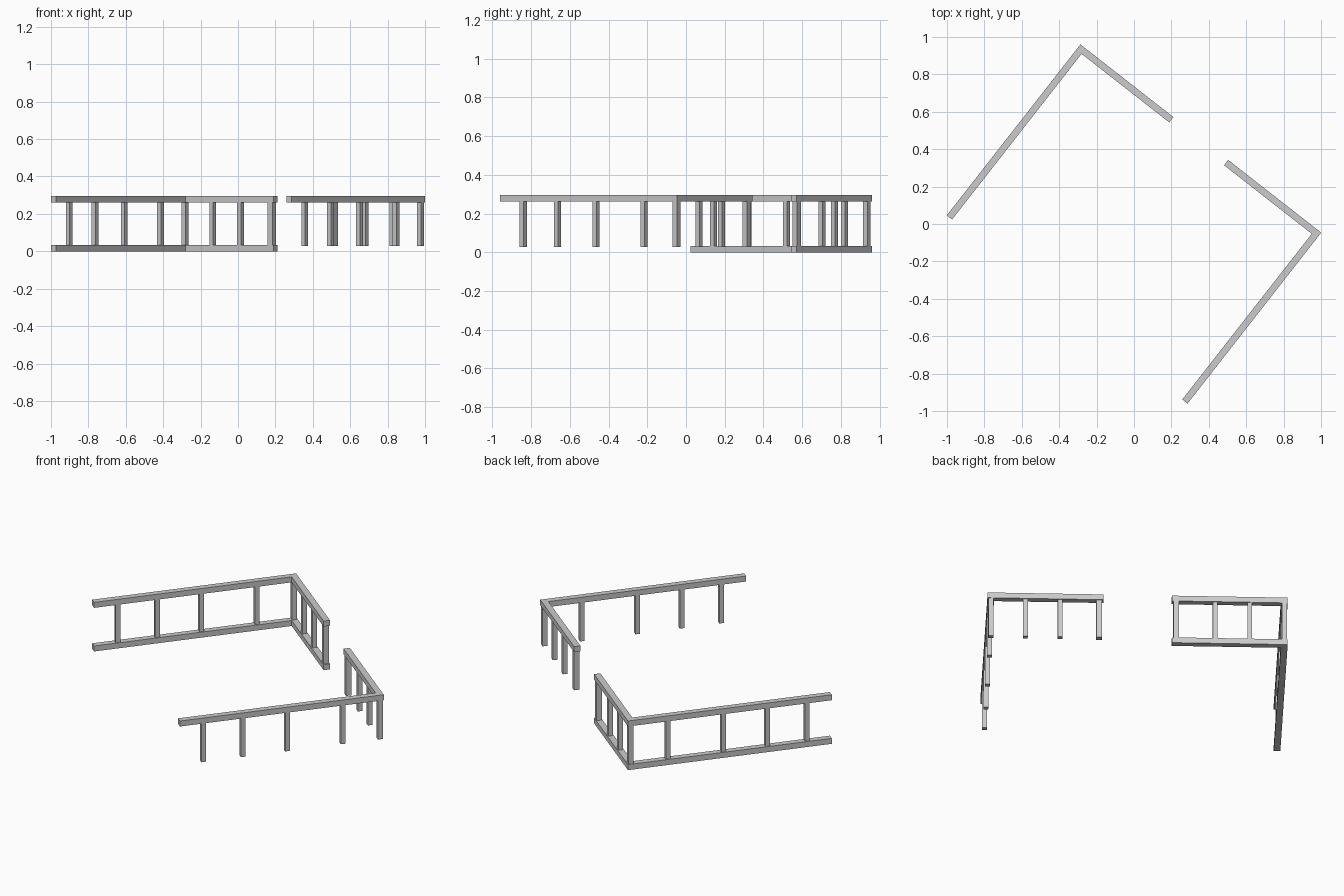
import bpy, math
from mathutils import Matrix

if "Cube" in bpy.data.objects:
    bpy.data.objects.remove(bpy.data.objects["Cube"])

# whole plan is a rectangle turned about z; u = across, v = along the long sides
ROT = Matrix.Rotation(math.atan2(-0.616, 0.788), 4, 'Z')
U, V, GAP, W = 0.817, 0.58, 0.186, 0.036     # half width, half length, half opening, rail width
Z_TOP = 0.295


def box(name, u0, u1, v0, v1, z0, z1):
    bpy.ops.mesh.primitive_cube_add(size=1)
    ob = bpy.context.object
    ob.name = name
    ob.data.transform(ROT @ Matrix.Translation(((u0 + u1) / 2, (v0 + v1) / 2, (z0 + z1) / 2))
                      @ Matrix.Diagonal((u1 - u0, v1 - v0, z1 - z0, 1)))
    return ob


def side_box(name, s, u0, u1, *rest):
    a, b = sorted((s * u0, s * u1))
    return box(name, a, b, *rest)


def rails(name, s, z0, z1):
    side_box(name + "_long_rail", s, U - W, U, -V, V, z0, z1)
    side_box(name + "_short_rail", s, GAP, U - W, V - W, V, z0, z1)


def post(name, s, u, v, w=0.026):
    h = w / 2
    side_box(name, s, u - h, u + h, v - h, v + h, 0.028, Z_TOP - 0.03)


for s, label in ((-1, "left"), (1, "right")):
    # top handrail
    rails(label + "_top", s, Z_TOP - 0.033, Z_TOP)
    # posts along the long side
    for v in (-0.443, -0.218, 0.034, 0.35):
        post(label + "_long_post", s, U - W / 2, v)
    # posts along the short side, corner to opening
    for u, w in ((U - W / 2, 0.028), (0.611, 0.026), (0.422, 0.026), (0.21, 0.031)):
        post(label + "_short_post", s, u, V - W / 2, w)

# bottom rail only on the left half
rails("left_bottom", -1, 0, 0.033)
